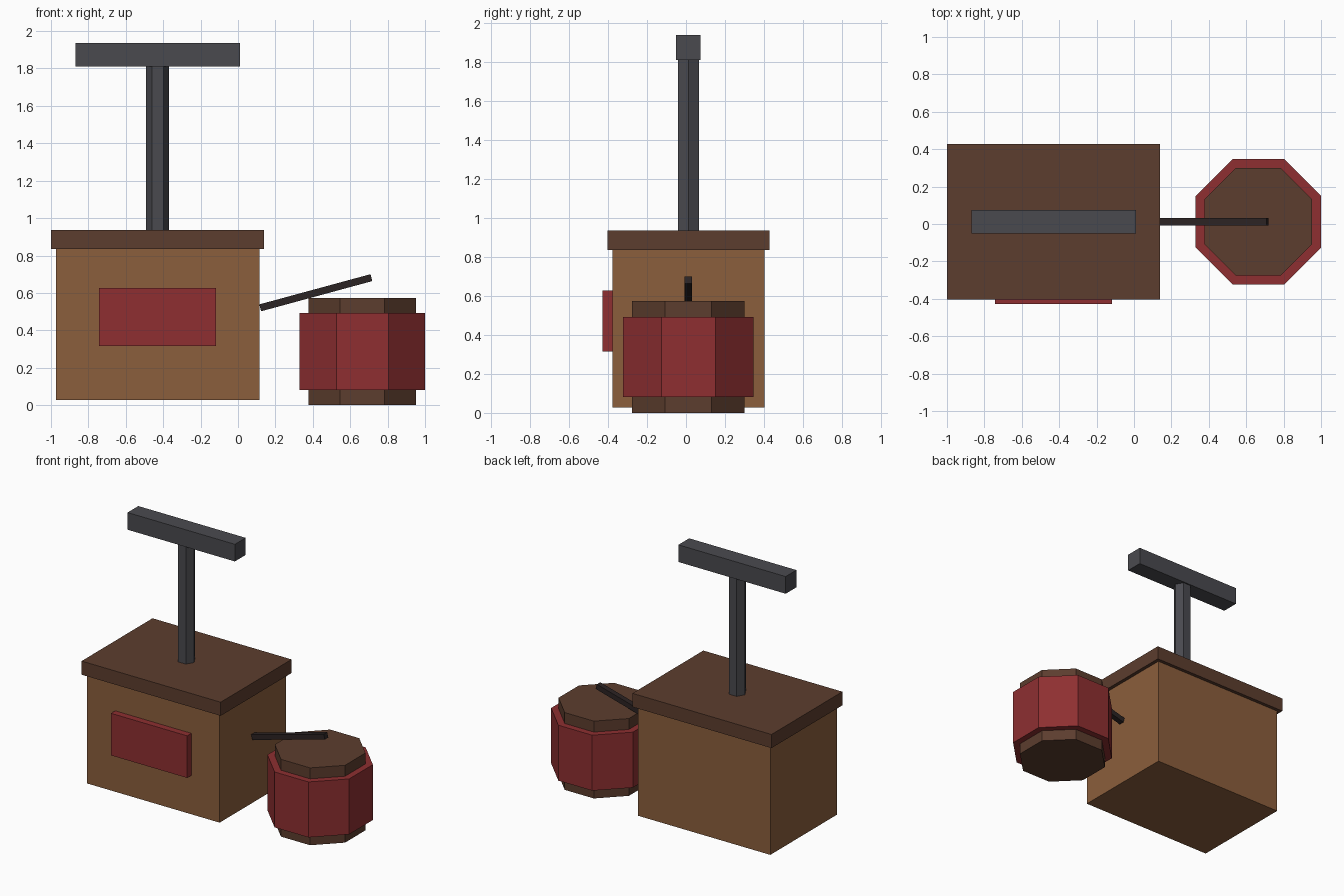
import bpy, bmesh, math
from mathutils import Matrix, Vector

if "Cube" in bpy.data.objects:
    bpy.data.objects.remove(bpy.data.objects["Cube"], do_unlink=True)

MID_Y = 0.012  # shared depth centre of the main parts


def material(name, hex_code):
    """One flat material from an sRGB hex code."""
    srgb = [int(hex_code[i:i + 2], 16) / 255 for i in (0, 2, 4)]
    rgba = [c / 12.92 if c < 0.04045 else ((c + 0.055) / 1.055) ** 2.4 for c in srgb] + [1]
    mat = bpy.data.materials.new(name)
    mat.use_nodes = True
    mat.diffuse_color = rgba
    mat.node_tree.nodes["Principled BSDF"].inputs["Base Color"].default_value = rgba
    return mat


wood = material("light wood", "8B5E3C")
dark_wood = material("dark wood", "5C3D2E")
red = material("dull red", "8E2F31")
metal = material("grey metal", "4A4A4F")
rubber = material("black rubber", "2B2323")


def finish(name, bm, mat):
    bmesh.ops.recalc_face_normals(bm, faces=bm.faces)
    mesh = bpy.data.meshes.new(name)
    bm.to_mesh(mesh)
    bm.free()
    mesh.materials.append(mat)
    obj = bpy.data.objects.new(name, mesh)
    bpy.context.collection.objects.link(obj)
    return obj


def box(name, mat, x, y, z):
    """Block given by its (min, max) span on each axis."""
    spans = (x, y, z)
    size = [hi - lo for lo, hi in spans]
    bm = bmesh.new()
    bmesh.ops.create_cube(bm, size=1, matrix=Matrix.Diagonal((*size, 1)))
    obj = finish(name, bm, mat)
    obj.location = [(lo + hi) / 2 for lo, hi in spans]
    return obj


def prism(name, mat, x, sides, radius, turn, z):
    """Upright regular prism; turn is the angle of the first corner."""
    bm = bmesh.new()
    angles = [turn + math.tau * i / sides for i in range(sides)]
    base = bm.faces.new([bm.verts.new((radius * math.cos(a), radius * math.sin(a), z[0]))
                         for a in angles])
    top = bmesh.ops.extrude_face_region(bm, geom=[base], use_keep_orig=True)["geom"]
    verts = [v for v in top if isinstance(v, bmesh.types.BMVert)]
    bmesh.ops.translate(bm, verts=verts, vec=Vector((0, 0, z[1] - z[0])))
    obj = finish(name, bm, mat)
    obj.location = (x, MID_Y, 0)
    return obj


def depth(half):
    return (MID_Y - half, MID_Y + half)


# Crate with overhanging lid and front plate
box("crate_body", wood, (-0.973, 0.114), depth(0.39), (0.027, 0.84))
box("crate_lid", dark_wood, (-1, 0.14), depth(0.415), (0.835, 0.936))
box("front_plate", red, (-0.743, -0.118), (-0.427, -0.37), (0.315, 0.627))

# Plunger
prism("plunger_rod", metal, -0.43, 6, 0.062, 0, (0.93, 1.82))
box("plunger_handle", metal, (-0.87, 0.01), depth(0.063), (1.81, 1.937))

# Eight-sided cable drum with a taller core
eighth = math.pi / 8
for name, mat, flat, z in (("drum_core", dark_wood, 0.288, (0, 0.573)),
                           ("drum_winding", red, 0.335, (0.081, 0.492))):
    prism(name, mat, 0.665, 8, flat / math.cos(eighth), eighth, z)

# Sloping cable between crate and drum
cable = box("cable", rubber, (0.108, 0.724), depth(0.02), (0.582, 0.62))
cable.rotation_euler.y = -math.radians(15.2)
